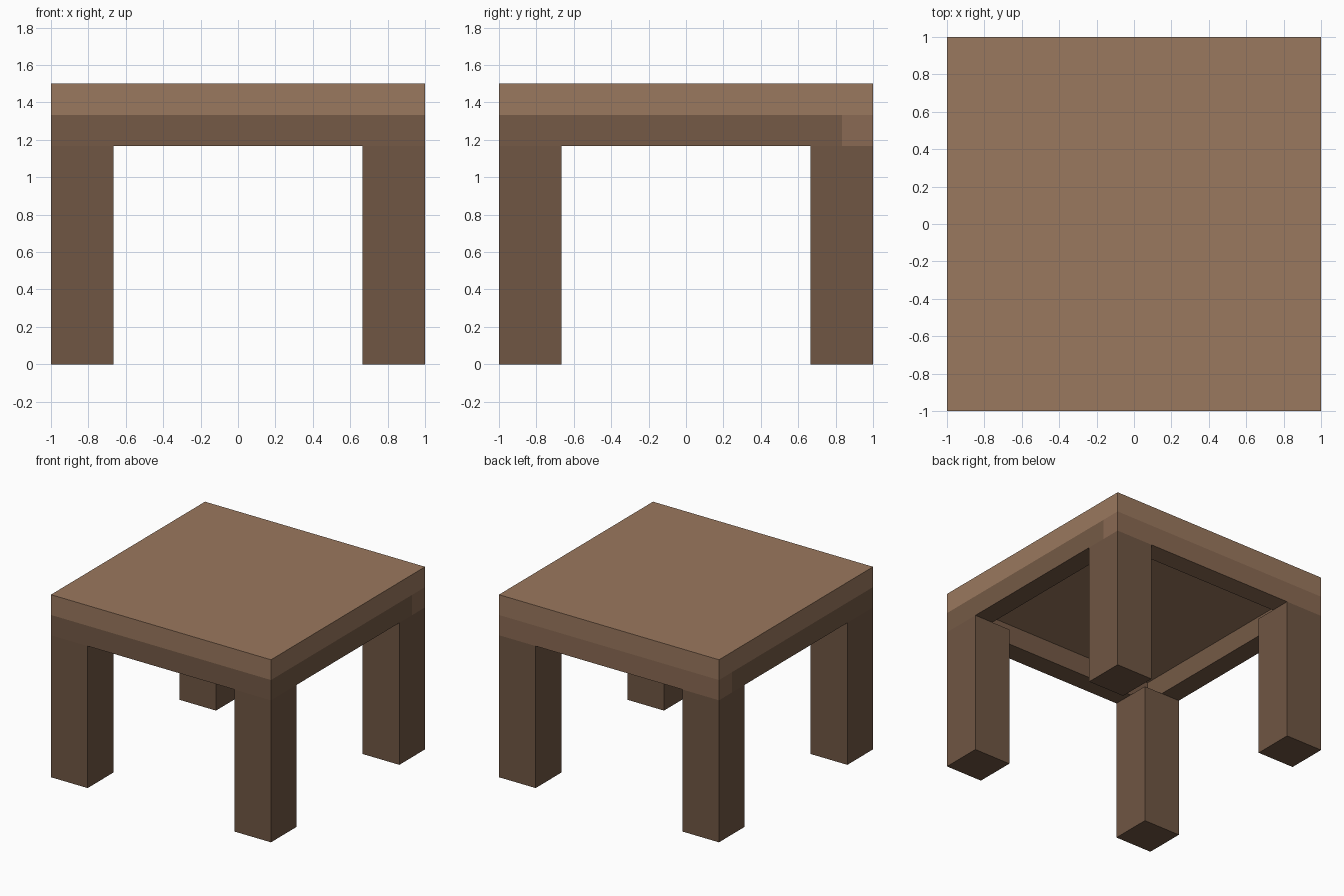
import bpy

if "Cube" in bpy.data.objects:
    bpy.data.objects.remove(bpy.data.objects["Cube"])

U = 1 / 6  # board thickness; every size is a multiple of it


def material(name, hex_rgb):
    def linear(v):
        return v / 12.92 if v <= 0.04045 else ((v + 0.055) / 1.055) ** 2.4
    m = bpy.data.materials.new(name)
    m.diffuse_color = [linear(int(hex_rgb[i:i + 2], 16) / 255) for i in (0, 2, 4)] + [1]
    m.use_nodes = True
    m.node_tree.nodes["Principled BSDF"].inputs["Base Color"].default_value = m.diffuse_color
    return m


def box(name, lo, hi, mat):
    """Box between two corners given in units of U."""
    bpy.ops.mesh.primitive_cube_add(size=1)
    ob = bpy.context.object
    ob.name = name
    ob.location = [(a + b) / 2 * U for a, b in zip(lo, hi)]
    ob.scale = [(b - a) * U for a, b in zip(lo, hi)]
    bpy.ops.object.transform_apply(location=True, rotation=False, scale=True)
    ob.data.materials.append(mat)
    return ob


light = material("light_wood", "9A785E")
medium = material("medium_wood", "8A6A53")
dark = material("dark_wood", "755A46")
leg_wood = material("leg_wood", "705643")

# Table top
box("table_top", (-6, -6, 8), (6, 6, 9), light)

# Apron rails under the rim: front and back run full width, sides fit between
box("front_rail", (-6, -6, 7), (6, -5, 8), dark)
box("back_rail", (-6, 5, 7), (6, 6, 8), medium)
box("left_rail", (-6, -5, 7), (-5, 5, 8), dark)
box("right_rail", (5, -5, 7), (6, 5, 8), dark)

# Four square legs, flush with the corners
for sx, side in ((-1, "left"), (1, "right")):
    for sy, end in ((-1, "front"), (1, "back")):
        x, y = 5 * sx, 5 * sy
        box(f"{end}_{side}_leg", (x - 1, y - 1, 0), (x + 1, y + 1, 7), leg_wood)
